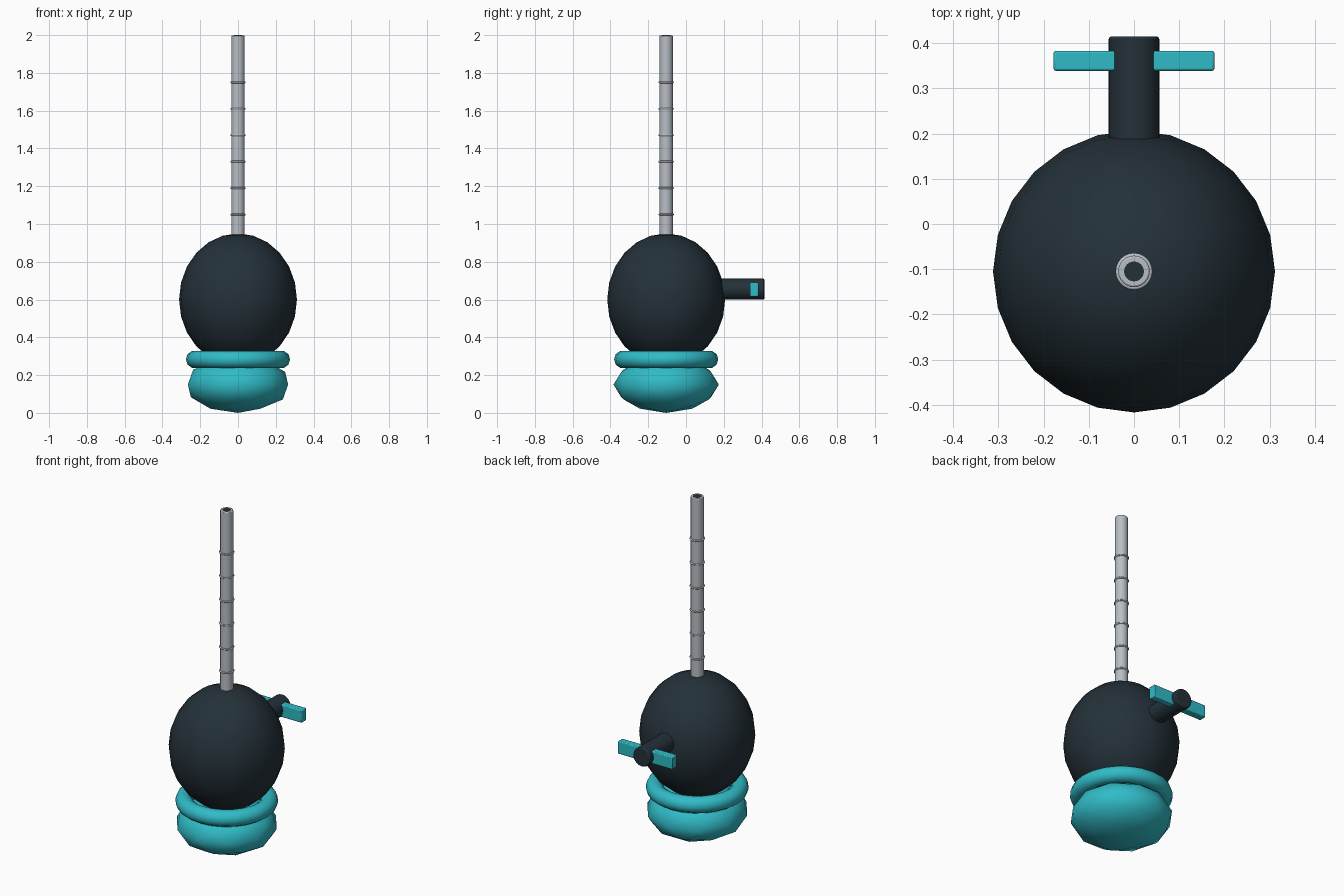
import bpy
import math

AXIS_Y = -0.105  # the main column stands forward of the handle

cube = bpy.data.objects.get("Cube")
if cube:
    bpy.data.objects.remove(cube, do_unlink=True)


def material(name, rgb):
    mat = bpy.data.materials.new(name)
    mat.use_nodes = True
    colour = (*rgb, 1)
    mat.diffuse_color = colour
    mat.node_tree.nodes["Principled BSDF"].inputs["Base Color"].default_value = colour
    return mat


dark = material("dark slate", (0.017, 0.030, 0.040))
teal = material("teal", (0.03, 0.50, 0.57))
grey = material("light grey metal", (0.48, 0.52, 0.56))


def finish(name, mat, scale=(1, 1, 1), bevel=0, smooth=40):
    """Name, scale, colour and shade the object just added."""
    obj = bpy.context.object
    obj.name = name
    obj.scale = scale
    bpy.ops.object.transform_apply(location=False, rotation=False, scale=True)
    obj.data.materials.append(mat)
    bpy.ops.object.shade_smooth_by_angle(angle=math.radians(smooth))
    if bevel:
        mod = obj.modifiers.new("soft edges", "BEVEL")
        mod.width = bevel
        mod.segments = 2
    return obj


def torus(name, z, major, minor, sides, mat):
    bpy.ops.mesh.primitive_torus_add(location=(0, AXIS_Y, z), major_radius=major,
                                     minor_radius=minor, major_segments=24,
                                     minor_segments=sides)
    return finish(name, mat, smooth=60)


# Egg-shaped body
bpy.ops.mesh.primitive_uv_sphere_add(segments=24, ring_count=12, radius=1,
                                     location=(0, AXIS_Y, 0.6))
finish("body", dark, (0.312, 0.312, 0.35))

# Rounded foot and collar
bpy.ops.mesh.primitive_ico_sphere_add(subdivisions=2, radius=1,
                                      location=(0, AXIS_Y, 0.15))
finish("foot", teal, (0.279, 0.279, 0.15), smooth=80)
torus("collar", 0.283, 0.229, 0.047, 10, teal)

# Long tube with raised bands and a dark mouth
bpy.ops.mesh.primitive_cylinder_add(vertices=24, radius=0.035, depth=1.1,
                                    location=(0, AXIS_Y, 1.449))
finish("tube", grey, bevel=0.004)
for i in range(6):
    torus(f"tube_band_{i + 1}", 1.05 + 0.14 * i, 0.036, 0.005, 8, grey)
bpy.ops.mesh.primitive_cylinder_add(vertices=24, radius=0.022, depth=0.006,
                                    location=(0, AXIS_Y, 1.997))
finish("tube_mouth", dark)

# Rear stem with a cross bar
bpy.ops.mesh.primitive_cylinder_add(vertices=24, radius=0.056, depth=0.3,
                                    location=(0, 0.265, 0.655),
                                    rotation=(math.pi / 2, 0, 0))
finish("rear_stem", dark, bevel=0.006)
bpy.ops.mesh.primitive_cube_add(size=1, location=(0, 0.361, 0.653))
finish("cross_bar", teal, (0.356, 0.044, 0.074), bevel=0.005)
